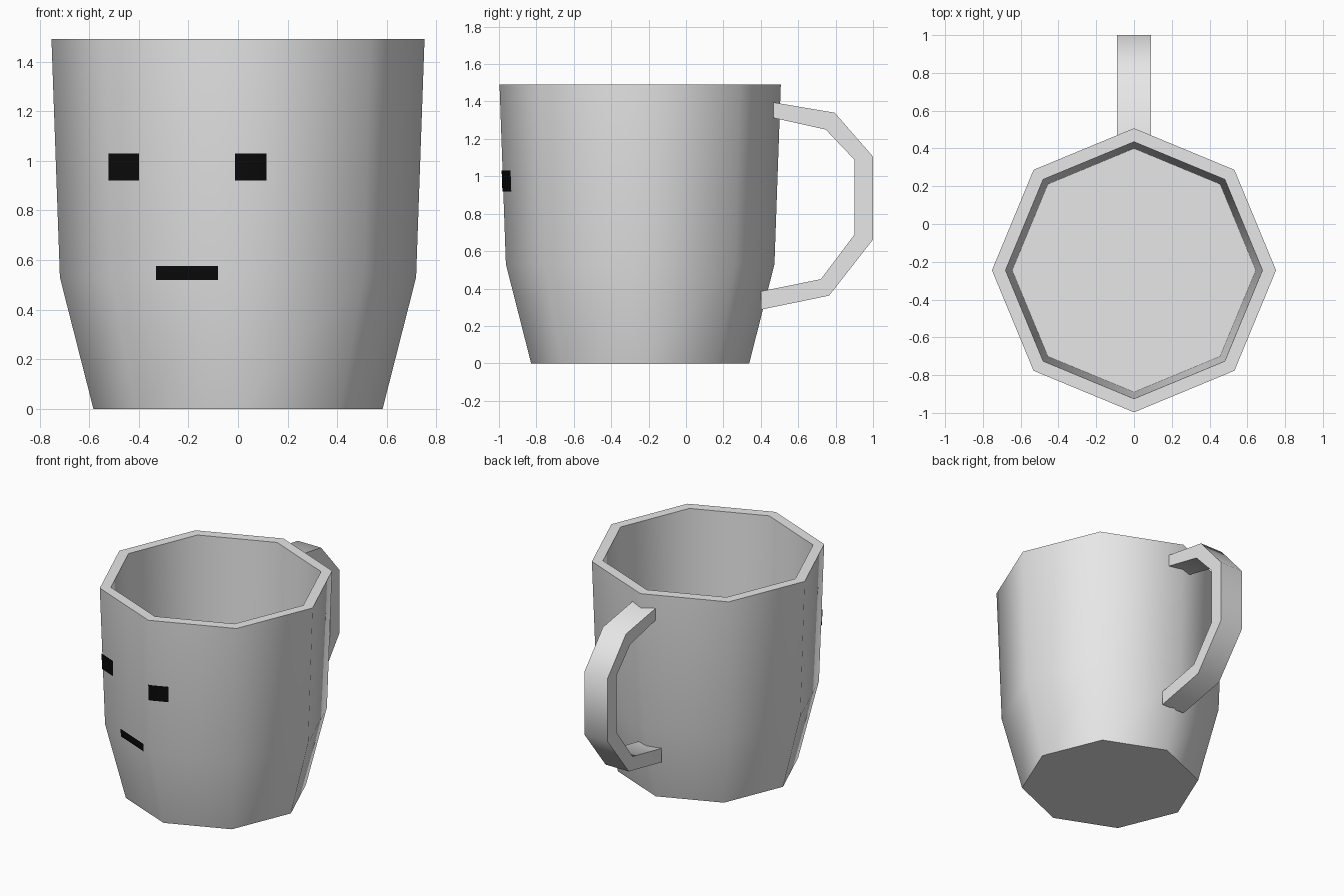
import bpy, bmesh, math

if "Cube" in bpy.data.objects:
    bpy.data.objects.remove(bpy.data.objects["Cube"])

CY = -0.245  # centre of the cup in y


def material(name, v):
    m = bpy.data.materials.new(name)
    m.diffuse_color = (v, v, v, 1)
    m.use_nodes = True
    m.node_tree.nodes["Principled BSDF"].inputs["Base Color"].default_value = m.diffuse_color
    return m


GREY = material("light grey", 0.8)
BLACK = material("black", 0.003)


def finish(bm, name, mat, fix_normals=True):
    if fix_normals:
        bmesh.ops.recalc_face_normals(bm, faces=bm.faces)
    for f in bm.faces:
        f.smooth = True
    for e in bm.edges:  # keep rim, base and handle borders sharp
        e.smooth = e.calc_face_angle(0) < math.radians(50)
    me = bpy.data.meshes.new(name)
    bm.to_mesh(me)
    bm.free()
    me.materials.append(mat)
    ob = bpy.data.objects.new(name, me)
    bpy.context.collection.objects.link(ob)


# Cup: octagonal rings from outer base over the rim to the inner floor
OUTER = [(0.583, 0), (0.718, 0.53), (0.752, 1.49)]
INNER = [(0.68, 1.49), (0.645, 0.53)]
bm = bmesh.new()
rings = []
for r, z in OUTER + INNER:
    rings.append([bm.verts.new((r * math.cos(i * math.pi / 4),
                                CY + r * math.sin(i * math.pi / 4), z)) for i in range(8)])
for a, b in zip(rings, rings[1:]):
    for i in range(8):
        j = (i + 1) % 8
        bm.faces.new((a[i], a[j], b[j], b[i]))
bm.faces.new(rings[0])
bm.faces.new(rings[-1])
finish(bm, "cup", GREY)

# Handle: side profile (y, z) extruded across x
outer = [(0.468, 1.395), (0.795, 1.34), (1.0, 1.105), (1.0, 0.662), (0.765, 0.362), (0.40, 0.287)]
inner = [(0.468, 1.312), (0.747, 1.25), (0.902, 1.087), (0.902, 0.69), (0.721, 0.45), (0.40, 0.385)]
bm = bmesh.new()
rows = [[bm.verts.new((x, y, z)) for (y, z) in pair for x in (-0.09, 0.09)]
        for pair in zip(outer, inner)]
order = (0, 1, 3, 2)
for a, b in zip(rows, rows[1:]):
    for k in range(4):
        p, q = order[k], order[(k + 1) % 4]
        bm.faces.new((a[p], a[q], b[q], b[p]))
for row in (rows[0], rows[-1]):
    bm.faces.new([row[k] for k in order])
finish(bm, "handle", GREY)


# Face details: thin plates following the cup wall
def wall_y(x, z):
    (r0, z0), (r1, z1) = OUTER[:2] if z < 0.53 else OUTER[1:]
    r = r0 + (r1 - r0) * (z - z0) / (z1 - z0)
    return CY - r + abs(x) * math.tan(math.pi / 8)


def plate(name, x0, x1, z0, z1):
    xs = sorted({x0, x1} | ({0.0} if x0 < 0 < x1 else set()))
    zs = sorted({z0, z1} | ({0.53} if z0 < 0.53 < z1 else set()))
    bm = bmesh.new()
    g = [[bm.verts.new((x, wall_y(x, z) - 0.005, z)) for x in xs] for z in zs]
    for a, b in zip(g, g[1:]):
        for i in range(len(xs) - 1):
            bm.faces.new((a[i], a[i + 1], b[i + 1], b[i]))
    finish(bm, name, BLACK, False)


plate("left_eye", -0.523, -0.40, 0.92, 1.03)
plate("right_eye", -0.012, 0.115, 0.92, 1.03)
plate("mouth", -0.33, -0.08, 0.52, 0.575)
